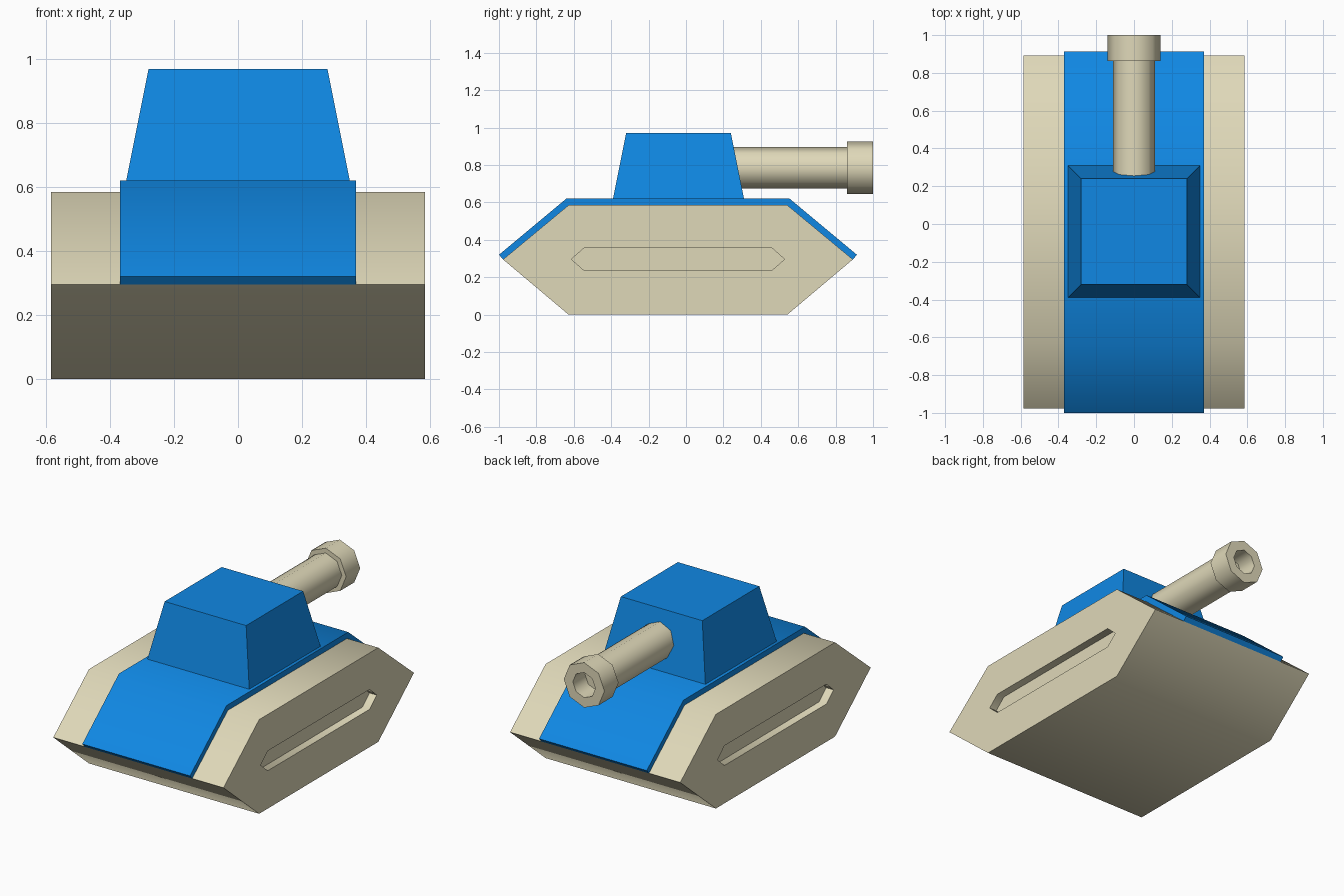
import bpy, bmesh, math

if "Cube" in bpy.data.objects:
    bpy.data.objects.remove(bpy.data.objects["Cube"])


def material(name, rgb):
    m = bpy.data.materials.new(name)
    m.diffuse_color = (*rgb, 1)
    m.use_nodes = True
    m.node_tree.nodes["Principled BSDF"].inputs["Base Color"].default_value = m.diffuse_color
    return m


TAN = material("sand", (0.74, 0.69, 0.485))
BLUE = material("bright blue", (0.005, 0.245, 0.77))


def loft(name, rings, mat, smooth=None):
    """Skin a solid through rings of equal point count and cap both ends."""
    bm = bmesh.new()
    loops = [[bm.verts.new(p) for p in ring] for ring in rings]
    n = len(loops[0])
    for a, b in zip(loops, loops[1:]):
        for i in range(n):
            j = (i + 1) % n
            bm.faces.new((a[i], a[j], b[j], b[i]))
    bm.faces.new(loops[0][::-1])
    bm.faces.new(loops[-1])
    bmesh.ops.recalc_face_normals(bm, faces=bm.faces)
    mesh = bpy.data.meshes.new(name)
    bm.to_mesh(mesh)
    bm.free()
    mesh.materials.append(mat)
    ob = bpy.data.objects.new(name, mesh)
    bpy.context.collection.objects.link(ob)
    if smooth:
        bpy.ops.object.select_all(action='DESELECT')
        ob.select_set(True)
        bpy.context.view_layer.objects.active = ob
        bpy.ops.object.shade_smooth_by_angle(angle=math.radians(smooth))
    return ob


def side(profile, x):
    return [(x, y, z) for y, z in profile]


CY = -0.043  # middle of hull and turret along y


def hexagon(flat, tip, z0, z1, zm):
    return [(CY - flat, z0), (CY + flat, z0), (CY + tip, zm),
            (CY + flat, z1), (CY - flat, z1), (CY - tip, zm)]


# Hull with a sunken slot on each side
hull = hexagon(0.585, 0.935, 0, 0.585, 0.295)
slot = hexagon(0.50, 0.57, 0.235, 0.358, 0.296)
loft("track_hull", [side(slot, -0.535), side(slot, -0.585), side(hull, -0.585),
                    side(hull, 0.585), side(slot, 0.585), side(slot, 0.535)], TAN, 45)

# Armour plate folded over the hull
plate = [(CY - 0.935, 0.295), (CY - 0.957, 0.32), (CY - 0.597, 0.62), (CY + 0.597, 0.62),
         (CY + 0.957, 0.32), (CY + 0.935, 0.295), (CY + 0.585, 0.585), (CY - 0.585, 0.585)]
loft("armour_plate", [side(plate, -0.37), side(plate, 0.37)], BLUE, 45)


# Tapered turret
def square(h, z):
    return [(sx * h, -0.04 + sy * h, z) for sx, sy in ((-1, -1), (1, -1), (1, 1), (-1, 1))]


loft("turret", [square(0.35, 0.615), square(0.35, 0.62), square(0.28, 0.97)], BLUE)


# Eight-sided gun: barrel, and muzzle with a bore
def octagon(r, y):
    return [(r * math.cos(i * math.pi / 4), y, 0.785 + r * math.sin(i * math.pi / 4))
            for i in range(8)]


loft("barrel", [octagon(0.11, 0.2), octagon(0.11, 0.87)], TAN, 50)
loft("muzzle", [octagon(0.105, 0.862), octagon(0.14, 0.862), octagon(0.14, 1.0),
                octagon(0.078, 1.0), octagon(0.078, 0.88)], TAN, 50)
